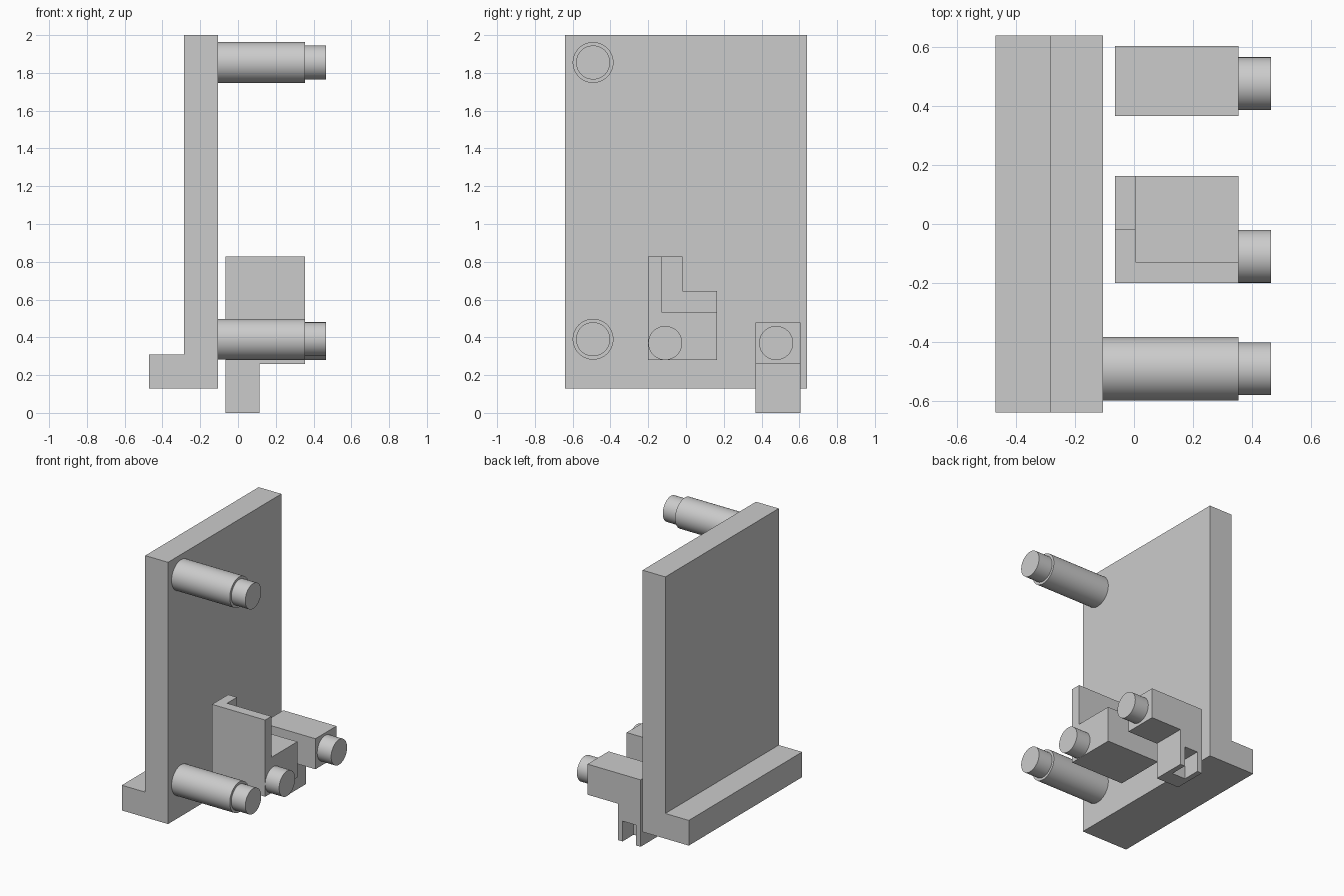
import bpy
import bmesh
import math
from mathutils import Matrix, Vector

cube = bpy.data.objects.get("Cube")
if cube:
    bpy.data.objects.remove(cube, do_unlink=True)

grey = bpy.data.materials.new("plain grey")
grey.use_nodes = True
COLOUR = (0.6, 0.6, 0.6, 1)
grey.diffuse_color = COLOUR
grey.node_tree.nodes["Principled BSDF"].inputs["Base Color"].default_value = COLOUR


def add_object(name, bm):
    bmesh.ops.recalc_face_normals(bm, faces=bm.faces[:])
    mesh = bpy.data.meshes.new(name)
    bm.to_mesh(mesh)
    bm.free()
    mesh.materials.append(grey)
    obj = bpy.data.objects.new(name, mesh)
    bpy.context.collection.objects.link(obj)
    return obj


def prism(name, profile, axis, start, end):
    """Extrude a profile along x (points are y, z) or along y (points are x, z)."""
    bm = bmesh.new()
    if axis == "x":
        points = [(start, a, b) for a, b in profile]
        step = Vector((end - start, 0, 0))
    else:
        points = [(a, start, b) for a, b in profile]
        step = Vector((0, end - start, 0))
    face = bm.faces.new([bm.verts.new(p) for p in points])
    extruded = bmesh.ops.extrude_face_region(bm, geom=[face])["geom"]
    moved = [g for g in extruded if isinstance(g, bmesh.types.BMVert)]
    bmesh.ops.translate(bm, verts=moved, vec=step)
    return add_object(name, bm)


def box(name, x, y, z):
    corners = [(y[0], z[0]), (y[1], z[0]), (y[1], z[1]), (y[0], z[1])]
    return prism(name, corners, "x", *x)


def peg(name, radius, x, y, z):
    """Round bar lying along x."""
    bm = bmesh.new()
    turn = Matrix.Rotation(math.pi / 2, 4, "Y")
    place = Matrix.Translation(((x[0] + x[1]) / 2, y, z))
    bmesh.ops.create_cone(bm, cap_ends=True, segments=64, radius1=radius,
                          radius2=radius, depth=x[1] - x[0], matrix=place @ turn)
    obj = add_object(name, bm)
    select_only(obj)
    bpy.ops.object.shade_smooth_by_angle(angle=math.radians(30))


def select_only(obj):
    bpy.ops.object.select_all(action="DESELECT")
    obj.select_set(True)
    bpy.context.view_layer.objects.active = obj


def cut(obj, cutter):
    cutter.hide_render = True
    mod = obj.modifiers.new("cut", "BOOLEAN")
    mod.operation = "DIFFERENCE"
    mod.solver = "EXACT"
    mod.object = cutter
    select_only(obj)
    bpy.ops.object.modifier_apply(modifier=mod.name)
    bpy.data.objects.remove(cutter, do_unlink=True)


PLATE, BACK, END, TIP = -0.105, -0.065, 0.355, 0.465

# Upright plate with a foot along its lower edge
prism("plate_with_foot",
      [(-0.47, 0.13), (PLATE, 0.13), (PLATE, 2), (-0.285, 2), (-0.285, 0.31), (-0.47, 0.31)],
      "y", -0.64, 0.64)

# Two stepped pins on the plate
for label, z in (("upper", 1.855), ("lower", 0.39)):
    peg(label + "_pin", 0.108, (PLATE, END), -0.492, z)
    peg(label + "_pin_tip", 0.09, (END, TIP), -0.492, z)

# Middle bracket: stepped block with a corner pocket
bracket = prism("middle_bracket",
                [(-0.2, 0.28), (0.163, 0.28), (0.163, 0.645),
                 (-0.018, 0.645), (-0.018, 0.828), (-0.2, 0.828)],
                "x", BACK, END)
cut(bracket, box("pocket_cutter", (0.005, 1), (-0.13, 1), (0.535, 1)))
peg("middle_bracket_tip", 0.09, (END, TIP), -0.11, 0.37)

# Rear arm with a downward leg, slotted at the bottom
arm = prism("rear_arm",
            [(BACK, 0), (0.115, 0), (0.115, 0.26), (END, 0.26), (END, 0.478), (BACK, 0.478)],
            "y", 0.367, 0.605)
cut(arm, box("slot_cutter", (-0.028, 0.078), (0.48, 1), (-1, 0.145)))
peg("rear_arm_tip", 0.09, (END, TIP), 0.477, 0.37)
